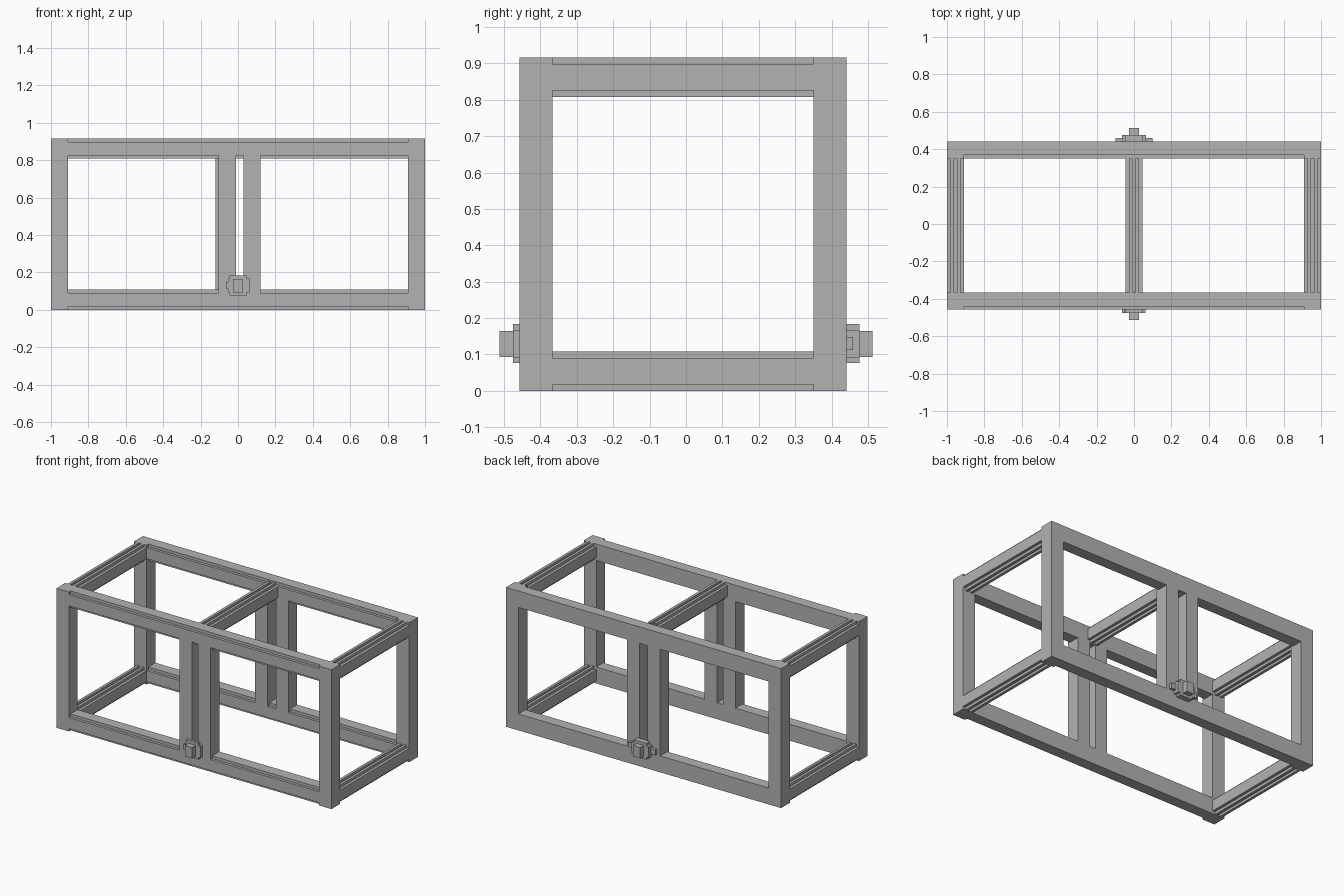
import bpy, bmesh

old = bpy.data.objects.get("Cube")
if old:
    bpy.data.objects.remove(old, do_unlink=True)

grey = bpy.data.materials.new("plain_grey")
grey.use_nodes = True
grey.diffuse_color = (0.45, 0.45, 0.45, 1)
grey.node_tree.nodes["Principled BSDF"].inputs["Base Color"].default_value = (0.45, 0.45, 0.45, 1)

FRONT, BACK = -0.458, 0.35      # outer y of front frame, inner y of back frame
W = 0.091                       # bar width
S = 0.018                       # step size of the bar profiles
H = 0.916                       # frame height
RAIL = 6 * S                    # rail height


def finish(name, bm):
    bmesh.ops.recalc_face_normals(bm, faces=bm.faces)
    mesh = bpy.data.meshes.new(name)
    bm.to_mesh(mesh)
    bm.free()
    mesh.materials.append(grey)
    obj = bpy.data.objects.new(name, mesh)
    bpy.context.collection.objects.link(obj)
    return obj


def box(name, x, y, z):
    bm = bmesh.new()
    bmesh.ops.create_cube(bm, size=1)
    for v in bm.verts:
        for i, (lo, hi) in enumerate((x, y, z)):
            v.co[i] = lo if v.co[i] < 0 else hi
    return finish(name, bm)


def extrude(name, points, direction):
    """Closed 3D outline pulled along a direction."""
    bm = bmesh.new()
    face = bm.faces.new([bm.verts.new(p) for p in points])
    out = bmesh.ops.extrude_face_region(bm, geom=[face], use_keep_orig=True)
    verts = [g for g in out["geom"] if isinstance(g, bmesh.types.BMVert)]
    bmesh.ops.translate(bm, vec=direction, verts=verts)
    return finish(name, bm)


# Long rails: full-height back, narrower tongue towards the front
def long_rail(name, y, z):
    profile = [(0, S), (S, S), (S, 0), (W, 0),
               (W, RAIL), (S, RAIL), (S, RAIL - S), (0, RAIL - S)]
    extrude(name, [(W - 1, y + a, z + b) for a, b in profile], (2 - 2 * W, 0, 0))


# Cross rails: twin ridges with a slot between, above and below
def cross_rail(name, x, z):
    half = [(2.5, 2), (1.5, 2), (1.5, 3), (0.5, 3), (0.5, 2)]
    top = half + [(-a, b) for a, b in reversed(half)]
    profile = top + [(-a, -b) for a, b in top]
    start = FRONT + W
    extrude(name, [(x + a * S, start, z + RAIL / 2 + b * S) for a, b in profile],
            (0, BACK - start, 0))


for label, y in (("front", FRONT), ("back", BACK)):
    for side, x in (("right", -1), ("left", 1 - W)):
        box(f"{label}_{side}_corner_post", (x, x + W), (y, y + W), (0, H))
    for level, z in (("bottom", 0), ("top", H - RAIL)):
        long_rail(f"{label}_{level}_rail", y, z)

for side, x in (("right", W / 2 - 1), ("left", 1 - W / 2)):
    for level, z in (("bottom", 0), ("top", H - RAIL)):
        cross_rail(f"{side}_{level}_cross_rail", x, z)
cross_rail("centre_top_cross_rail", 0, H - RAIL)

# Door posts beside the centre gap
for label, y, starts in (("front", FRONT, (-0.103, 0.03)), ("back", BACK, (-0.121, 0.03))):
    for side, x in zip(("right", "left"), starts):
        box(f"{label}_{side}_door_post", (x, x + W), (y, y + W), (RAIL - S, H - RAIL + S))

# Latches: stacked plates with a projecting knob
F, B = FRONT, BACK + W
box("front_latch_plate", (-0.045, 0.045), (F - S, F), (0.077, 0.184))
box("front_latch_side_plate", (-0.05, 0.062), (F - S, F), (0.092, 0.166))
box("front_latch_tab", (-0.063, 0), (F - S, F), (0.112, 0.148))
box("front_latch_knob", (-0.026, 0.026), (-0.513, F), (0.093, 0.165))

box("back_latch_plate", (-0.045, 0.045), (B, B + 2 * S), (0.077, 0.184))
box("back_latch_side_plate", (-0.063, 0.063), (B, B + 2 * S), (0.092, 0.166))
box("back_latch_bar", (-0.098, 0.098), (B, B + S), (0.112, 0.148))
box("back_latch_knob", (-0.026, 0.026), (B, 0.513), (0.093, 0.165))
